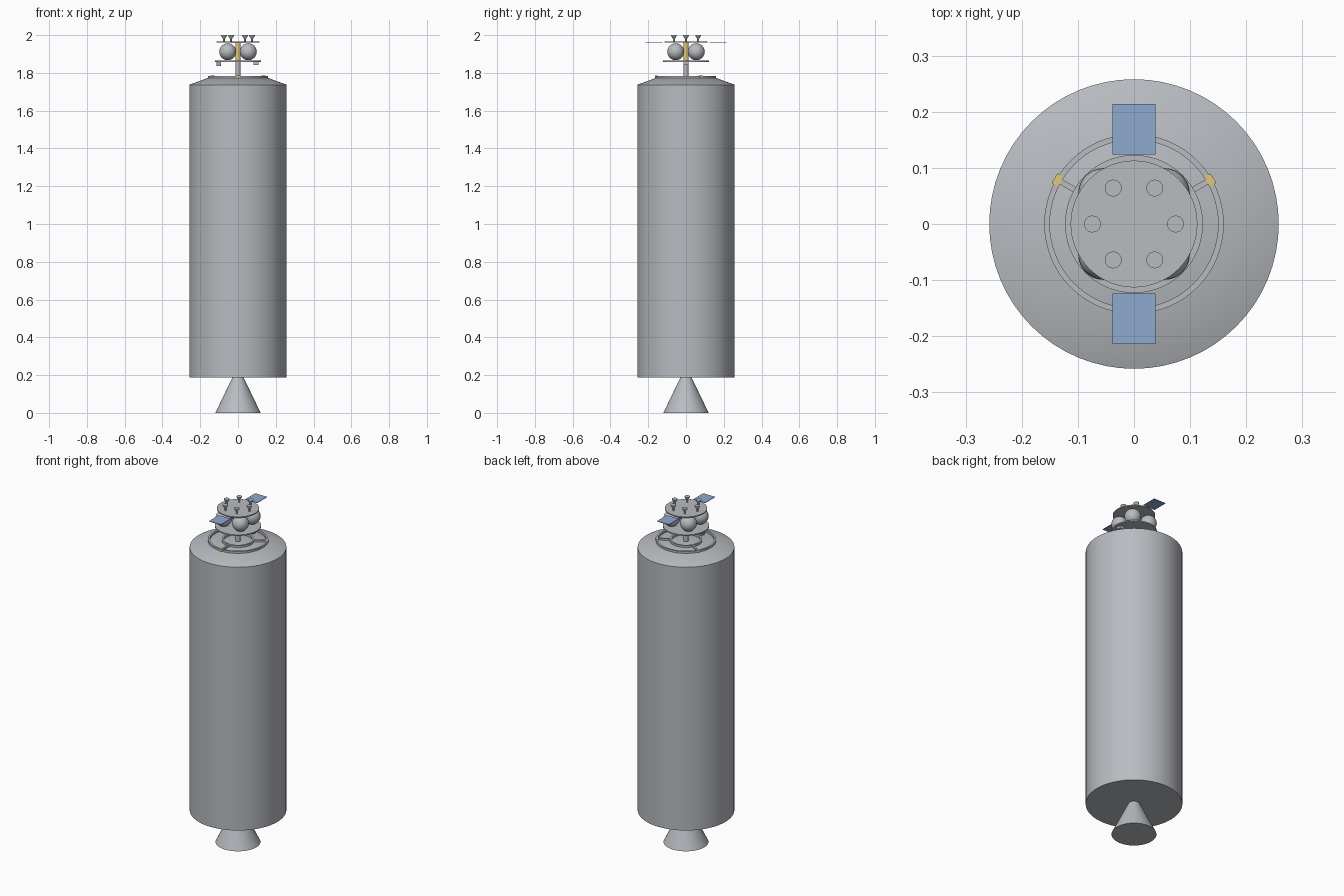
import bpy, bmesh
from math import cos, sin, radians
from mathutils import Matrix

old = bpy.data.objects.get("Cube")
if old:
    bpy.data.objects.remove(old, do_unlink=True)


def material(name, rgb):
    m = bpy.data.materials.new(name)
    m.use_nodes = True
    m.diffuse_color = (*rgb, 1)
    m.node_tree.nodes["Principled BSDF"].inputs["Base Color"].default_value = (*rgb, 1)
    return m


GREY = material("light grey", (0.48, 0.50, 0.53))
BLUE = material("panel blue", (0.27, 0.40, 0.62))
GOLD = material("gold", (0.75, 0.58, 0.20))


def finish(bm, name, mat, smooth=True):
    bmesh.ops.recalc_face_normals(bm, faces=bm.faces)
    mesh = bpy.data.meshes.new(name)
    bm.to_mesh(mesh)
    bm.free()
    mesh.materials.append(mat)
    ob = bpy.data.objects.new(name, mesh)
    bpy.context.collection.objects.link(ob)
    if smooth:
        bpy.ops.object.select_all(action='DESELECT')
        ob.select_set(True)
        bpy.context.view_layer.objects.active = ob
        bpy.ops.object.shade_smooth_by_angle(angle=radians(30))
    return ob


def lathe(name, profile, mat, x=0, y=0, steps=64, closed=False):
    """Spin (radius, height) points about a vertical axis."""
    bm = bmesh.new()
    verts = [bm.verts.new((r, 0, z)) for r, z in profile]
    pairs = list(zip(verts, verts[1:] + verts[:1]))
    edges = [bm.edges.new(p) for p in (pairs if closed else pairs[:-1])]
    bmesh.ops.spin(bm, geom=verts + edges, cent=(0, 0, 0), axis=(0, 0, 1),
                   angle=radians(360), steps=steps, use_merge=True)
    bmesh.ops.remove_doubles(bm, verts=bm.verts, dist=1e-5)
    bmesh.ops.translate(bm, verts=bm.verts, vec=(x, y, 0))
    return finish(bm, name, mat)


def disc(name, r, z0, z1, mat, steps=64):
    return lathe(name, [(0, z0), (r, z0), (r, z1), (0, z1)], mat, steps=steps)


def ring(name, r0, r1, z0, z1, mat):
    return lathe(name, [(r0, z0), (r1, z0), (r1, z1), (r0, z1)], mat, closed=True)


def box(name, centre, size, mat, turn=0):
    """Box placed at centre, then turned about the model's axis."""
    bm = bmesh.new()
    place = (Matrix.Rotation(radians(turn), 4, 'Z') @ Matrix.Translation(centre)
             @ Matrix.Diagonal((*size, 1)))
    bmesh.ops.create_cube(bm, size=1, matrix=place)
    return finish(bm, name, mat, smooth=False)


# Main stage: closed nozzle and tank with a conical shoulder
lathe("engine_nozzle", [(0, 0), (0.12, 0), (0.03, 0.187), (0, 0.187)], GREY)
lathe("tank_body", [(0, 0.187), (0.258, 0.187), (0.258, 1.737),
                    (0.16, 1.773), (0, 1.773)], GREY)

# Docking rings with spokes and gold clips
ring("outer_ring", 0.15, 0.16, 1.772, 1.784, GREY)
ring("inner_ring", 0.076, 0.086, 1.772, 1.784, GREY)
for i, turn in enumerate((30, 150, 270)):
    box(f"ring_spoke_{i}", (0.118, 0, 1.778), (0.068, 0.01, 0.01), GREY, turn)
    box(f"ring_clip_{i}", (0.157, 0, 1.779), (0.013, 0.02, 0.012), GOLD, turn)

# Upper craft: mast, gold core and two decks
disc("mast", 0.013, 1.773, 1.862, GREY, 24)
disc("core", 0.014, 1.862, 1.96, GOLD, 24)
disc("lower_deck", 0.123, 1.858, 1.865, GREY)
disc("upper_deck", 0.113, 1.96, 1.966, GREY)

# Four propellant spheres
for i in range(4):
    a = radians(45 + 90 * i)
    bm = bmesh.new()
    bmesh.ops.create_uvsphere(bm, u_segments=32, v_segments=16, radius=0.045)
    bmesh.ops.translate(bm, verts=bm.verts, vec=(0.077 * cos(a), 0.077 * sin(a), 1.912))
    finish(bm, f"sphere_tank_{i}", GREY)

# Six small horns on the upper deck
horn = [(0, 1.964), (0.005, 1.964), (0.005, 1.98), (0.015, 1.996), (0.015, 2), (0, 2)]
for i in range(6):
    a = radians(60 * i)
    lathe(f"horn_{i}", horn, GREY, 0.074 * cos(a), 0.074 * sin(a), steps=24)

# Solar panels front and back
for name, s in (("front_panel", -1), ("back_panel", 1)):
    box(name, (0, s * 0.169, 1.959), (0.077, 0.09, 0.003), BLUE)

# Instruments under the lower deck
box("right_sensor", (-0.102, 0, 1.848), (0.026, 0.026, 0.022), BLUE)
box("left_sensor", (0.095, 0, 1.851), (0.026, 0.026, 0.016), GREY)
